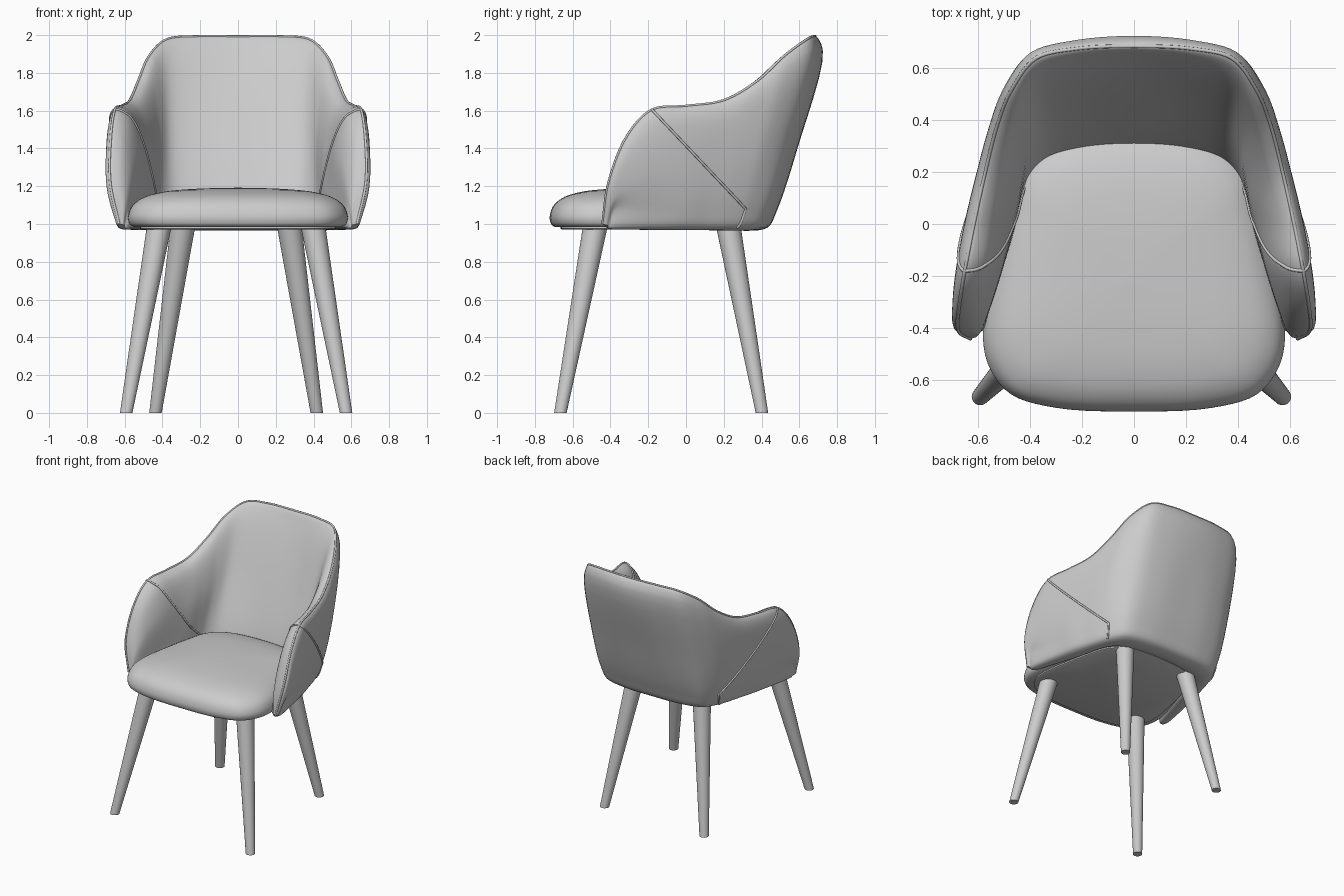
import bpy, bmesh, math
from mathutils import Vector

if "Cube" in bpy.data.objects:
    bpy.data.objects.remove(bpy.data.objects["Cube"])

grey = bpy.data.materials.new("plain grey")
grey.use_nodes = True
grey.diffuse_color = (0.6, 0.6, 0.6, 1)
grey.node_tree.nodes["Principled BSDF"].inputs["Base Color"].default_value = (0.6, 0.6, 0.6, 1)


def spline(pts, t, closed=False):
    """Centripetal curve through the points, t counted in points."""
    n = len(pts)
    i = math.floor(t) if closed else min(max(math.floor(t), 0), n - 2)
    f = t - i

    def at(k):
        if closed:
            return pts[k % n]
        if k < 0:
            return pts[0] * 2 - pts[1]
        return pts[k] if k < n else pts[-1] * 2 - pts[-2]

    p = [at(i + k) for k in (-1, 0, 1, 2)]
    k = [0.0]
    for a, b in zip(p, p[1:]):
        k.append(k[-1] + max((b - a).length, 1e-5) ** 0.5)
    x = k[1] + f * (k[2] - k[1])

    def mix(a, b, s, e):
        return a * ((e - x) / (e - s)) + b * ((x - s) / (e - s))

    a, b, c = (mix(p[j], p[j + 1], k[j], k[j + 1]) for j in range(3))
    return mix(mix(a, b, k[0], k[2]), mix(b, c, k[1], k[3]), k[1], k[2])


def loft(name, rings):
    """Skin a list of closed loops and cap both ends."""
    bm = bmesh.new()
    loops = [[bm.verts.new(p) for p in ring] for ring in rings]
    n = len(loops[0])
    for a, b in zip(loops, loops[1:]):
        for j in range(n):
            bm.faces.new((a[j], a[(j + 1) % n], b[(j + 1) % n], b[j]))
    bm.faces.new(loops[0])
    bm.faces.new(loops[-1])
    bmesh.ops.recalc_face_normals(bm, faces=bm.faces)
    mesh = bpy.data.meshes.new(name)
    bm.to_mesh(mesh)
    bm.free()
    finish(name, mesh)


def finish(name, data):
    data.materials.append(grey)
    ob = bpy.data.objects.new(name, data)
    bpy.context.collection.objects.link(ob)
    if ob.type == "MESH":
        bpy.ops.object.select_all(action="DESELECT")
        ob.select_set(True)
        bpy.context.view_layer.objects.active = ob
        bpy.ops.object.shade_smooth_by_angle(angle=math.radians(40))


def piping(name, pts, radius=0.007):
    cu = bpy.data.curves.new(name, "CURVE")
    cu.dimensions = "3D"
    cu.bevel_depth = radius
    cu.bevel_resolution = 2
    cu.use_fill_caps = True
    sp = cu.splines.new("POLY")
    sp.points.add(len(pts) - 1)
    for q, p in zip(sp.points, pts):
        q.co = (*p, 1)
    finish(name, cu)


# Guide curves of the shell, from the middle of the back to the arm front
rim = [(0, .685, 1.993), (.22, .675, 1.993), (.375, .64, 1.978), (.47, .52, 1.89),
       (.527, .38, 1.76), (.573, .2, 1.655), (.617, 0, 1.625), (.652, -.18, 1.605),
       (.673, -.31, 1.47), (.677, -.41, 1.22), (.63, -.442, 1.0)]
outer_mid = [(0, .59, 1.4), (.24, .58, 1.4), (.42, .53, 1.4), (.52, .42, 1.4), (.565, .3, 1.37),
             (.605, .15, 1.35), (.643, 0, 1.33), (.674, -.16, 1.3), (.686, -.28, 1.23),
             (.682, -.385, 1.13), (.643, -.425, .995)]
inner_mid = [(0, .45, 1.5), (.22, .44, 1.5), (.355, .4, 1.5), (.405, .32, 1.47),
             (.43, .21, 1.42), (.452, .1, 1.4), (.475, 0, 1.38), (.512, -.16, 1.4),
             (.557, -.31, 1.3), (.595, -.415, 1.13), (.607, -.435, .995)]
outer_low = [(0, .485), (.25, .475), (.42, .43), (.49, .34), (.53, .24), (.565, .12),
             (.6, 0), (.625, -.14), (.645, -.26), (.655, -.375), (.635, -.412)]
inner_low = [(0, .3), (.2, .285), (.34, .245), (.405, .18), (.43, .11), (.45, .02),
             (.47, -.06), (.515, -.2), (.55, -.31), (.58, -.4), (.602, -.42)]
LAST = len(rim) - 1

# Each station becomes a closed section through nine points
stations = []
for i in range(LAST + 1):
    r, om, im = Vector(rim[i]), Vector(outer_mid[i]), Vector(inner_mid[i])
    low_z = 0.99 if i == LAST else 1.08
    ol, il = Vector((*outer_low[i], low_z)), Vector((*inner_low[i], low_z))
    out = ol - il
    gap = out.length
    out.normalize()
    puff = min(0.026, gap * 0.2) + 0.026 * max(0, 1 - i / 4)
    outer_shoulder = r.lerp(om, 0.13) + out * puff
    wide = 0.2 + 0.3 * min(i / 7, 1)
    inner_shoulder = r.lerp(im, wide)
    inner_shoulder.z = r.z + (im.z - r.z) * 0.15
    bottom = ol - out * min(0.055, gap * 0.3)
    bottom.z = 0.98
    stations.append([bottom, ol, om, outer_shoulder, r, inner_shoulder, im, il,
                     Vector((il.x, il.y, 0.98))])
flip = Vector((-1, 1, 1))
stations = [[p * flip for p in s] for s in stations[:0:-1]] + stations
rows = [list(row) for row in zip(*stations)]


def section(u):
    return [spline(row, u + LAST) for row in rows]


def on_shell(u, v):
    return spline(section(u), v, True)


def straight_seam(v):
    """Where the shell at row v crosses the slanted seam plane."""
    lo, hi = 2.0, 8.5
    for _ in range(22):
        u = (lo + hi) / 2
        p = on_shell(u, v)
        if (p.y + 0.18) * 0.55 + (p.z - 1.605) * 0.52 > 0:
            lo = u
        else:
            hi = u
    return Vector((u, v))


# Padded back and arms
STEPS, AROUND = 110, 54
rings = []
for i in range(STEPS + 1):
    s = section(-LAST + 2 * LAST * i / STEPS)
    rings.append([spline(s, 9 * j / AROUND, True) for j in range(AROUND)])
loft("back_and_arms_shell", rings)

# Piping along the rim and across the arms
piping("rim_piping", [on_shell(-LAST + 2 * LAST * i / 140, 4) for i in range(141)])
outside_seam = [straight_seam(4 - 3 * k / 40) for k in range(41)]
outside_seam += [Vector((outside_seam[-1].x, 1 - k / 8)) for k in range(1, 9)]
guide = [Vector(p) for p in [(7, 4), (6.95, 5), (6.4, 6), (3.2, 7)]]
inside_seam = [spline(guide, 3 * k / 40) for k in range(41)]
for side, sign in (("left", 1), ("right", -1)):
    for where, path in (("outside", outside_seam), ("inside", inside_seam)):
        piping(f"{side}_{where}_arm_seam", [on_shell(sign * p.x, p.y) for p in path])

# Seat outline, mirrored into a closed loop
half = [Vector(p) for p in [(0, -.722), (.3, -.708), (.475, -.655), (.558, -.55), (.582, -.42),
                            (.54, -.15), (.495, .05), (.44, .22), (.31, .325), (0, .365)]]
outline = half + [Vector((-p.x, p.y)) for p in half[-2:0:-1]]
loop = [spline(outline, len(outline) * j / 90, True) for j in range(90)]
CENTRE = Vector((0, -0.2))


def scaled_ring(scale, z):
    return [Vector((*(CENTRE + (p - CENTRE) * scale), z)) for p in loop]


# Domed seat cushion
profile = [Vector(p) for p in [(.95, .985), (.985, 1.0), (1, 1.035), (.97, 1.09), (.88, 1.135),
                               (.7, 1.168), (.4, 1.186), (.03, 1.192)]]
rings = []
for k in range(29):
    p = spline(profile, 7 * k / 28)
    rings.append(scaled_ring(p.x, p.y))
loft("seat_cushion", rings)

# Flat panel under the seat
loft("seat_base", [scaled_ring(.87, .97), scaled_ring(.89, .975), scaled_ring(.89, 1.0)])

# Four splayed, tapered legs
SHIFT = -0.01


def leg(name, foot, top):
    rings = []
    for centre, radius in ((Vector(foot), .033), (Vector(top), .066)):
        rings.append([centre + Vector((math.cos(a), math.sin(a), 0)) * radius
                      for a in (math.tau * j / 32 for j in range(32))])
    loft(name, rings)


for side, sign in (("left", 1), ("right", -1)):
    leg(f"front_{side}_leg", (sign * .582 + SHIFT, -.665, 0), (sign * .405 + SHIFT, -.478, 1.0))
    leg(f"back_{side}_leg", (sign * .427 + SHIFT, .402, 0), (sign * .28 + SHIFT, .222, 1.0))
